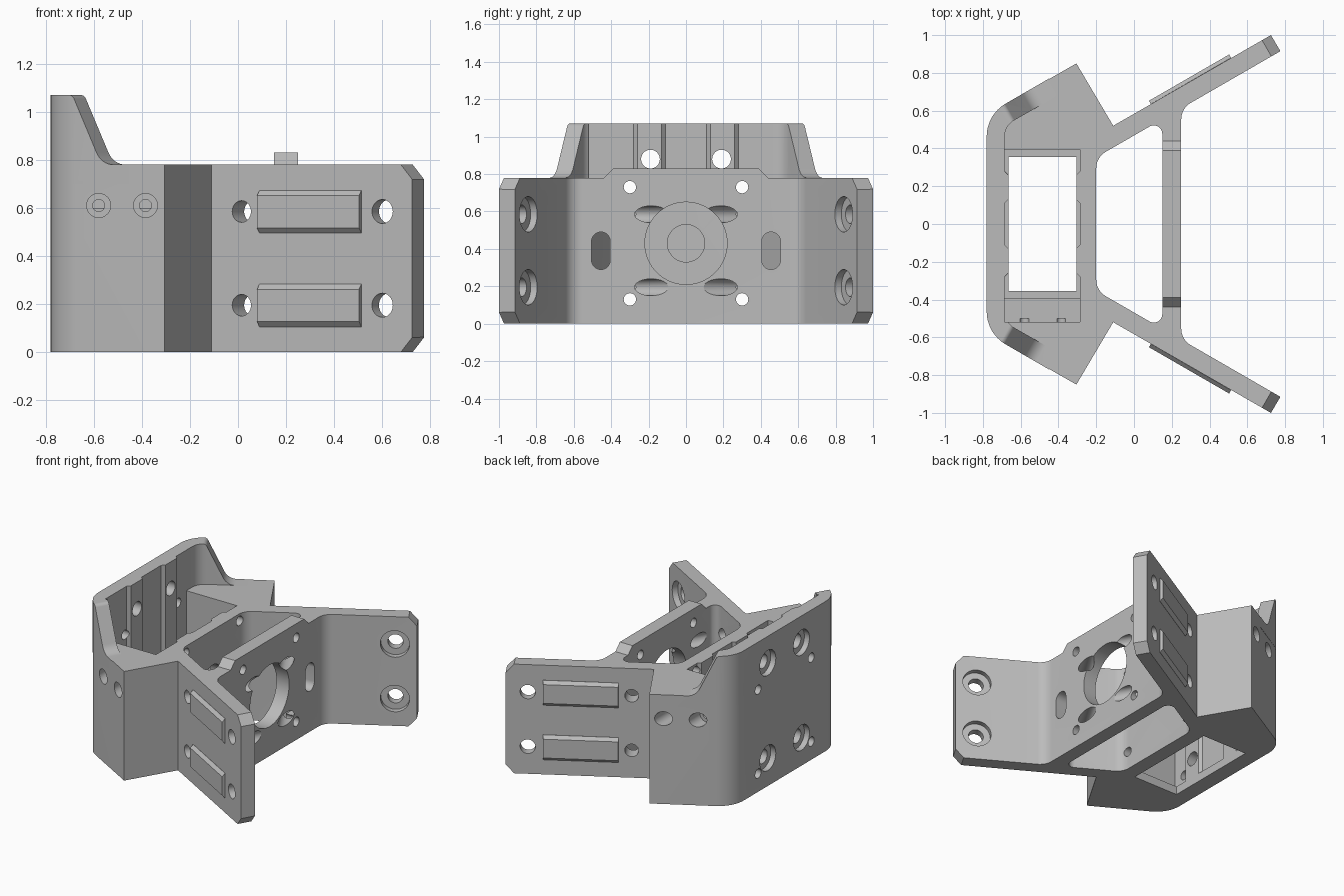
import bpy, bmesh, math
from mathutils import Matrix, Vector

cube = bpy.data.objects.get("Cube")
if cube:
    bpy.data.objects.remove(cube, do_unlink=True)

grey = bpy.data.materials.new("plain grey")
grey.use_nodes = True
grey.diffuse_color = (0.5, 0.5, 0.5, 1)
grey.node_tree.nodes["Principled BSDF"].inputs["Base Color"].default_value = (0.5, 0.5, 0.5, 1)


def frame(origin, u, v):
    """Matrix whose local z is u x v."""
    u, v = Vector(u), Vector(v)
    return Matrix.Translation(origin) @ Matrix((u, v, u.cross(v))).transposed().to_4x4()


def rounded(corners, steps=8):
    """Fillet every (x, y, radius) corner of an outline."""
    out = []
    for i, (x, y, r) in enumerate(corners):
        p = Vector((x, y))
        if not r:
            out.append(p)
            continue
        a = (Vector(corners[i - 1][:2]) - p).normalized()
        b = (Vector(corners[(i + 1) % len(corners)][:2]) - p).normalized()
        half = a.angle(b) / 2
        centre = p + (a + b).normalized() * r / math.sin(half)
        start = p + a * r / math.tan(half) - centre
        end = p + b * r / math.tan(half) - centre
        turn = start.angle_signed(end)
        for k in range(steps + 1):
            out.append(centre + Matrix.Rotation(-turn * k / steps, 2) @ start)
    return out


def prism(name, pts, lo, hi, m=Matrix()):
    """Extrude an outline along the local z of a frame."""
    bm = bmesh.new()
    base = [bm.verts.new(m @ Vector((p[0], p[1], lo))) for p in pts]
    top = [bm.verts.new(m @ Vector((p[0], p[1], hi))) for p in pts]
    bm.faces.new(base)
    bm.faces.new(top)
    for i in range(len(pts)):
        bm.faces.new((base[i - 1], base[i], top[i], top[i - 1]))
    bmesh.ops.recalc_face_normals(bm, faces=bm.faces)
    mesh = bpy.data.meshes.new(name)
    bm.to_mesh(mesh)
    bm.free()
    mesh.materials.append(grey)
    ob = bpy.data.objects.new(name, mesh)
    bpy.context.collection.objects.link(ob)
    return ob


def combine(target, tool, op="DIFFERENCE"):
    mod = target.modifiers.new(tool.name, "BOOLEAN")
    mod.operation, mod.object, mod.solver = op, tool, "EXACT"
    bpy.context.view_layer.objects.active = target
    bpy.ops.object.modifier_apply(modifier=mod.name)
    bpy.data.objects.remove(tool, do_unlink=True)


def rect(x0, x1, y0, y1):
    return [(x0, y0), (x1, y0), (x1, y1), (x0, y1)]


def circle(x, y, r, n=32):
    return [(x + r * math.cos(k * math.tau / n), y + r * math.sin(k * math.tau / n)) for k in range(n)]


def mirrored(half):
    """Close a half outline across y = 0."""
    return half + [(x, -y, r) for x, y, r in reversed(half)]


C, S = math.cos(math.pi / 6), math.sin(math.pi / 6)
UP = (0, 0, 1)
FLIP = Matrix.Scale(-1, 4, (0, 1, 0))
SIDES = (Matrix(), FLIP)
WING = frame((-0.11, 0.52, 0), (C, S, 0), UP)       # along, up, inward
CHEEK = frame((-0.78, 0.579, 0), (C, S, 0), UP)
ALONG_X = frame((0, 0, 0), (0, 1, 0), UP)           # y, z, then x
ALONG_Y = frame((0, 0, 0), (1, 0, 0), UP)           # x, z, then -y
DECK, TOP = 0.78, 1.07

# Main body with two splayed wings
body = prism("bracket_body", rounded(mirrored([
    (0.25, 0.612, 0.1), (0.775, 0.915, 0), (0.725, 1.0, 0),
    (-0.11, 0.52, 0), (-0.305, 0.85, 0), (-0.78, 0.579, 0.2)])), 0, DECK)

# Raised back wall wrapping round the corners, with sloping ends
wall = prism("back_wall", rounded([
    (-0.45, 0.77, 0), (-0.78, 0.579, 0.2), (-0.78, -0.579, 0.2), (-0.45, -0.77, 0),
    (-0.4, -0.683, 0), (-0.685, -0.52, 0.1), (-0.685, 0.52, 0.1), (-0.4, 0.683, 0)]), 0.7, TOP)
slope = rounded([(0.07, 1.2, 0), (0.07, TOP, 0), (0.105, TOP, 0.03),
                 (0.245, DECK, 0.09), (0.8, DECK, 0), (0.8, 1.2, 0)])
for side in SIDES:
    combine(wall, prism("end_slope", slope, -0.1, 0.25, side @ CHEEK))
combine(body, wall, "UNION")

# Raised centre of the front plate
combine(body, prism("front_plate_rise", [(-0.44, DECK), (-0.44, 0.7), (0.44, 0.7), (0.44, DECK),
                                         (0.39, 0.83), (-0.39, 0.83)], 0.15, 0.25, ALONG_X), "UNION")

# Hollow behind the front plate, then the rear pocket with a lip and a step
combine(body, prism("hollow", rounded(mirrored([(0.15, 0.555, 0.045), (-0.2, 0.353, 0.1)])), -0.1, 1.2))
combine(body, prism("pocket", rect(-0.685, -0.285, -0.395, 0.395), 0.06, 1.2))
combine(body, prism("floor_opening", rect(-0.665, -0.305, -0.355, 0.355), -0.1, 0.2))
combine(body, prism("pocket_step", rect(-0.685, -0.285, -0.52, -0.38), 0.6, 1.2))

# Raised pads on the pocket walls
for s in (1, -1):
    for x, inward, top in ((-0.685, 1, TOP), (-0.285, -1, DECK)):
        pad = [(x - 0.02 * inward, s * 0.11), (x, s * 0.11), (x + 0.02 * inward, s * 0.13),
               (x + 0.02 * inward, s * 0.26), (x, s * 0.28), (x - 0.02 * inward, s * 0.28)]
        combine(body, prism("pocket_pad", pad, 0.05, top), "UNION")

# Chamfered rails, tip chamfers and holes on each wing
for side in SIDES:
    wing = side @ WING
    for z in (0.195, 0.585):
        rail = frame((0, 0, 0), UP, (0, 0, 0))
        section = [(z - 0.09, 0.02), (z - 0.09, 0), (z - 0.068, -0.02),
                   (z + 0.066, -0.02), (z + 0.088, 0), (z + 0.088, 0.02)]
        along = Matrix(((0, 0, 1, 0), (1, 0, 0, 0), (0, 1, 0, 0), (0, 0, 0, 1)))
        combine(body, prism("wing_rail", section, 0.23, 0.72, wing @ along), "UNION")
        combine(body, prism("inner_drill", circle(0.144, z, 0.045), -0.05, 0.6, wing))
        combine(body, prism("outer_hole", circle(0.82, z, 0.05), -0.05, 0.2, wing))
        combine(body, prism("outer_counterbore", circle(0.82, z, 0.095), 0.06, 0.2, wing))
    for z, d in ((0, 1), (DECK, -1)):
        corner = [(0.9, z - 0.01 * d), (0.98, z - 0.01 * d), (0.98, z + 0.08 * d)]
        combine(body, prism("tip_chamfer", corner, -0.1, 0.2, wing))
    # Stepped screw holes in the cheeks
    for x in (-0.58, -0.385):
        combine(body, prism("cheek_hole", circle(x, 0.61, 0.05), -1, -0.6, side @ ALONG_Y))
        combine(body, prism("cheek_pilot", circle(x, 0.61, 0.025), -0.7, -0.5, side @ ALONG_Y))
    # Rounded slots in the front plate
    slot = rounded([(0.405, 0.29, 0.0499), (0.505, 0.29, 0.0499),
                    (0.505, 0.49, 0.0499), (0.405, 0.49, 0.0499)])
    combine(body, prism("plate_slot", slot, 0.1, 0.3, side @ ALONG_X))

# Round openings through the front plate and the wall behind it
combine(body, prism("motor_opening", circle(0, 0.43, 0.22, 64), 0.1, 0.3, ALONG_X))
combine(body, prism("shaft_opening", circle(0, 0.43, 0.1, 40), -0.3, -0.1, ALONG_X))

# Long through holes, and counterbored holes in the back wall
for y in (1, -1):
    for z in (0.13, 0.73):
        combine(body, prism("through_hole", circle(0.3 * y, z, 0.033), -0.9, 0.4, ALONG_X))
    for z in (0.2, 0.88):
        combine(body, prism("back_hole", circle(0.19 * y, z, 0.05), -0.9, -0.6, ALONG_X))
        combine(body, prism("back_counterbore", circle(0.19 * y, z, 0.09), -0.9, -0.74, ALONG_X))

bpy.ops.object.select_all(action="DESELECT")
body.select_set(True)
bpy.context.view_layer.objects.active = body
bpy.ops.object.shade_smooth_by_angle(angle=math.radians(25))
